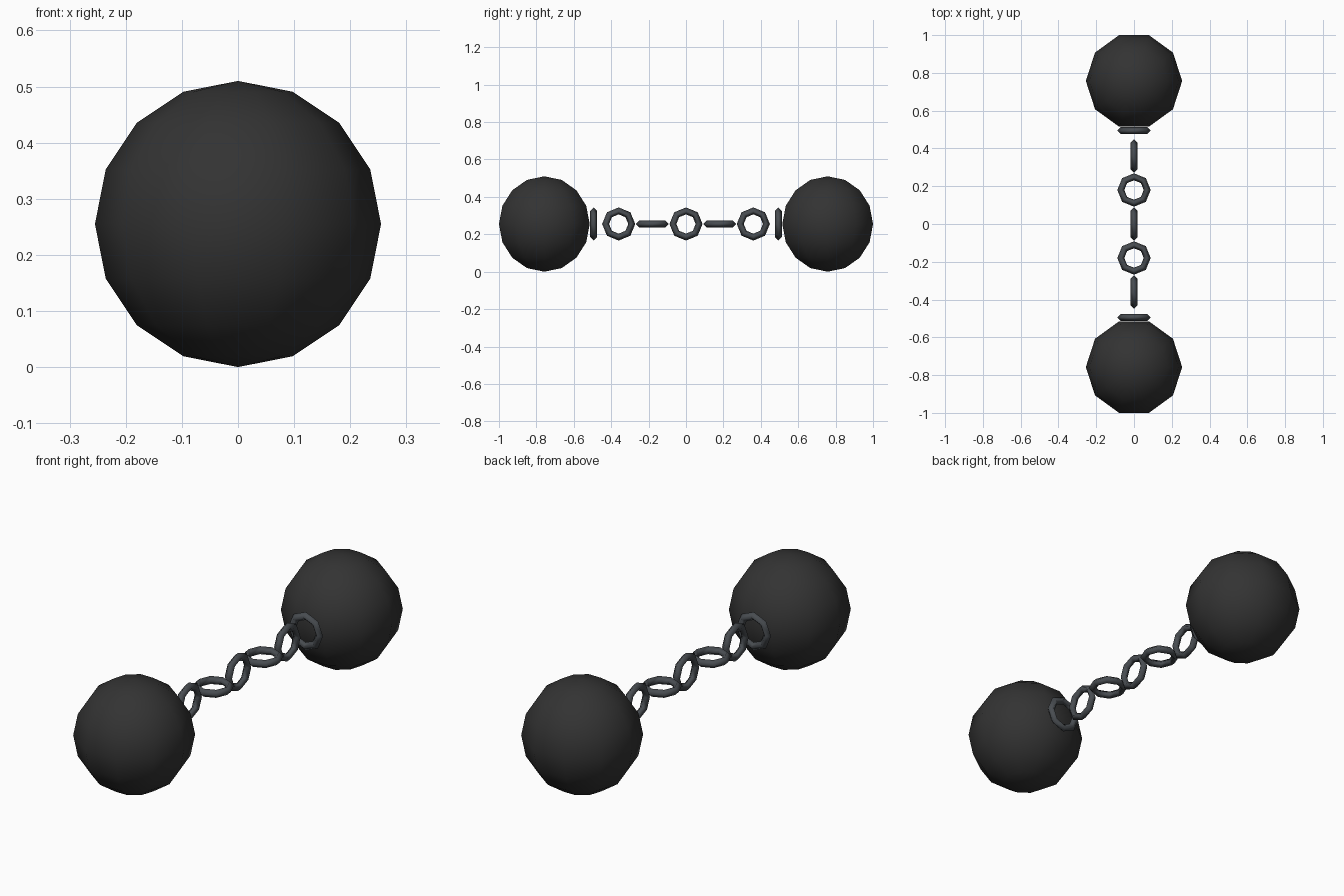
import bpy
import bmesh
from math import sin, cos, pi
from mathutils import Matrix

if "Cube" in bpy.data.objects:
    bpy.data.objects.remove(bpy.data.objects["Cube"], do_unlink=True)

BALL_RADIUS = 0.255
LINK_RADIUS = 0.07
TUBE_RADIUS = 0.0185
MID_Z = BALL_RADIUS
BALL_Y = 1 - BALL_RADIUS * cos(pi / 10)   # a flat side faces front and back


def make_material(name, color):
    mat = bpy.data.materials.new(name)
    mat.use_nodes = True
    mat.diffuse_color = color
    mat.node_tree.nodes["Principled BSDF"].inputs["Base Color"].default_value = color
    return mat


def lathe(name, profile, closed, sides, mat, y, axis="Z"):
    """Spin a profile of (radius, height) points, then lay it along an axis."""
    bm = bmesh.new()
    verts = [bm.verts.new((r, 0, h)) for r, h in profile]
    pairs = list(zip(verts, verts[1:]))
    if closed:
        pairs.append((verts[-1], verts[0]))
    for pair in pairs:
        bm.edges.new(pair)
    bmesh.ops.spin(bm, geom=bm.verts[:] + bm.edges[:], cent=(0, 0, 0),
                   axis=(0, 0, 1), angle=2 * pi, steps=sides)
    bmesh.ops.remove_doubles(bm, verts=bm.verts[:], dist=0.0001)
    bmesh.ops.recalc_face_normals(bm, faces=bm.faces[:])
    if axis == "X":
        bm.transform(Matrix.Rotation(pi / 2, 4, "Y"))
    elif axis == "Y":
        bm.transform(Matrix.Rotation(pi / 2, 4, "X"))
    for face in bm.faces:
        face.smooth = True
    mesh = bpy.data.meshes.new(name)
    bm.to_mesh(mesh)
    bm.free()
    mesh.materials.append(mat)
    obj = bpy.data.objects.new(name, mesh)
    obj.location = (0, y, MID_Z)
    bpy.context.collection.objects.link(obj)
    return obj


iron = make_material("dark iron", (0.033, 0.033, 0.033, 1))
steel = make_material("grey steel", (0.065, 0.073, 0.082, 1))

# Half circle for the balls, diamond section for the chain links
ball_profile = [(BALL_RADIUS * sin(pi * i / 8), BALL_RADIUS * cos(pi * i / 8))
                for i in range(9)]
link_profile = [(LINK_RADIUS + TUBE_RADIUS * cos(pi * i / 2), TUBE_RADIUS * sin(pi * i / 2))
                for i in range(4)]

# Middle link of the chain
lathe("middle_link", link_profile, True, 8, steel, 0, "X")

# Mirrored halves: alternating links, an end ring and a ball
for label, side in (("front", -1), ("back", 1)):
    lathe(label + "_inner_link", link_profile, True, 8, steel, side * 0.18, "Z")
    lathe(label + "_outer_link", link_profile, True, 8, steel, side * 0.36, "X")
    lathe(label + "_end_ring", link_profile, True, 8, steel, side * 0.494, "Y")
    lathe(label + "_ball", ball_profile, False, 10, iron, side * BALL_Y)
